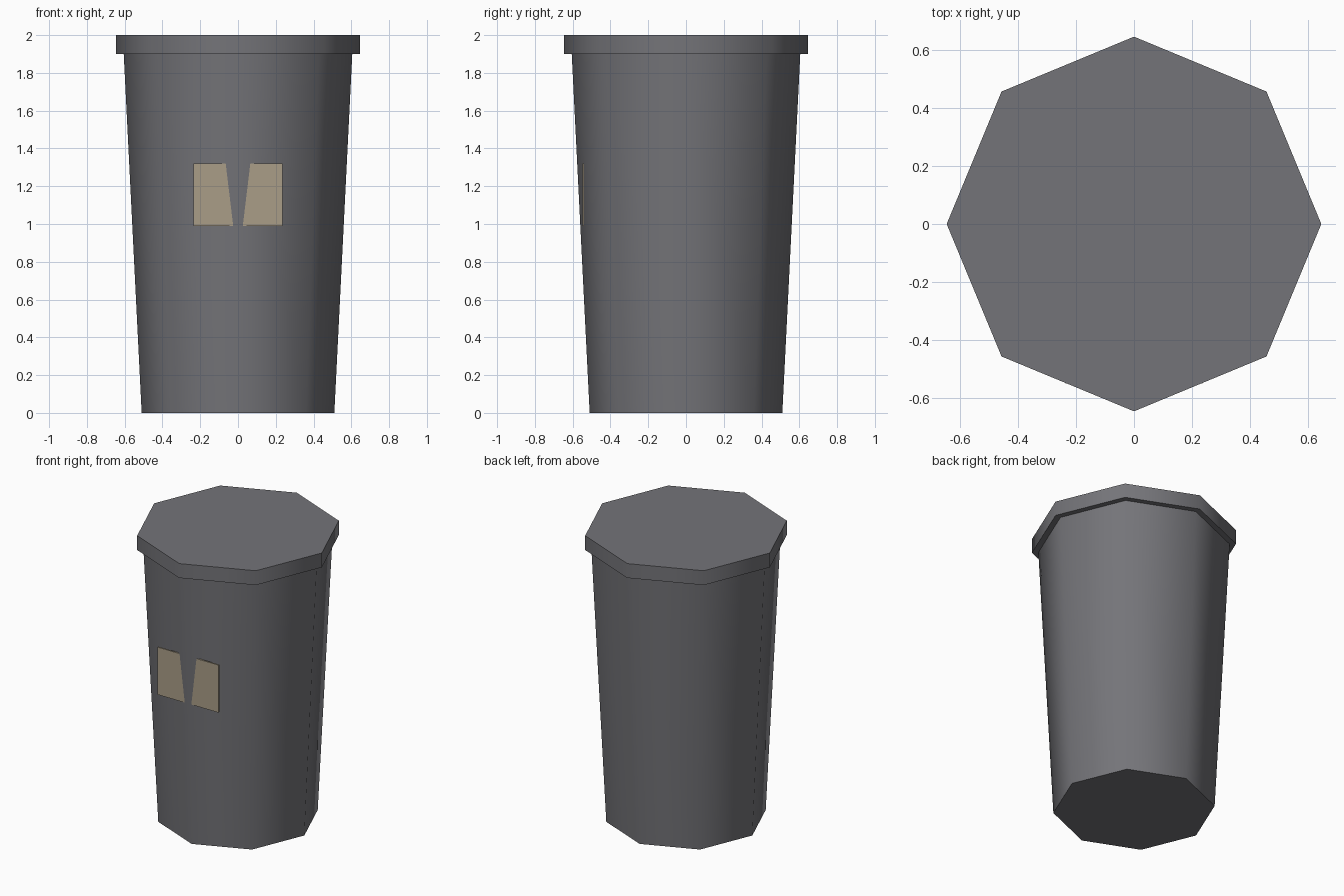
import bpy
from math import radians

if "Cube" in bpy.data.objects:
    bpy.data.objects.remove(bpy.data.objects["Cube"])


def material(name, rgb):
    mat = bpy.data.materials.new(name)
    mat.diffuse_color = (*rgb, 1)
    mat.use_nodes = True
    mat.node_tree.nodes["Principled BSDF"].inputs["Base Color"].default_value = mat.diffuse_color
    return mat


def octagon(name, r_bottom, r_top, z0, z1, mat):
    """Eight-sided tapered solid with a corner on each axis and rounded shading."""
    bpy.ops.mesh.primitive_cone_add(vertices=8, radius1=r_bottom, radius2=r_top,
                                    depth=z1 - z0, location=(0, 0, (z0 + z1) / 2))
    obj = bpy.context.object
    obj.name = name
    obj.data.materials.append(mat)
    bpy.ops.object.shade_smooth_by_angle(angle=radians(50))
    return obj


grey = material("dark_grey", (0.175, 0.175, 0.19))
tan = material("tan", (0.40, 0.34, 0.245))

# Tapered bin body and overhanging lid
octagon("bin_body", 0.51, 0.605, 0.0, 1.9, grey)
octagon("lid", 0.645, 0.645, 1.9, 2.0, grey)

# Thin flat plate on the front, pierced by the body's front corner
bpy.ops.mesh.primitive_cube_add(size=1, location=(0, -0.544, 1.155))
plate = bpy.context.object
plate.name = "front_plate"
plate.scale = (0.47, 0.01, 0.33)
bpy.ops.object.transform_apply(location=False, rotation=False, scale=True)
plate.data.materials.append(tan)
